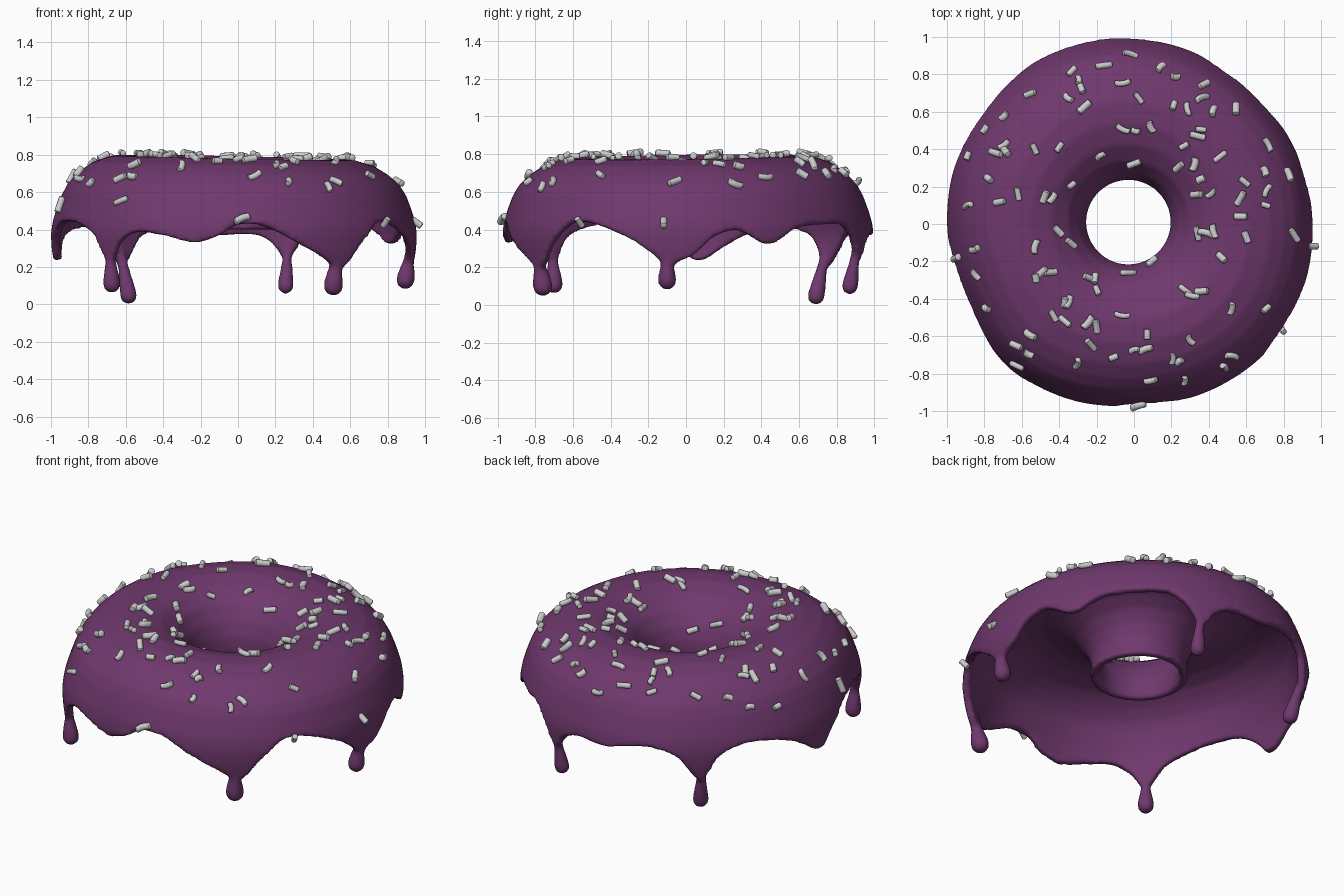
import bpy, bmesh, math, random
from mathutils import Vector
from mathutils.bvhtree import BVHTree

if "Cube" in bpy.data.objects:
    bpy.data.objects.remove(bpy.data.objects["Cube"])

random.seed(7)

# Outer radius by angle (degrees, counter-clockwise from +x)
RADIUS = [(2, .955), (25, .95), (45, .95), (75, .977), (100, 1.005), (116, 1.02), (136, 1.005), (157, 1.01),
          (180, 1.0), (207, .99), (230, 1.02), (250, 1.0), (270, .975), (296, .98), (320, .985), (339, .97)]
# Height of the ragged lower edge by angle
EDGE = [(3, .27), (9, .36), (17, .40), (28, .32), (39, .41), (52, .43), (62, .43), (68, .36), (74, .24), (79, .33),
        (86, .38), (97, .37), (105, .40), (114, .41), (122, .36), (130, .2), (136, .35), (144, .41), (152, .41),
        (160, .38), (168, .31), (174, .24), (178, .24), (183, .33), (190, .42), (200, .45), (212, .42), (220, .36),
        (226, .22), (231, .33), (237, .39), (245, .375), (256, .33), (263, .36), (270, .43), (279, .42), (288, .34),
        (296, .27), (301, .22), (304, .18), (308, .22), (312, .31), (321, .44), (330, .43), (342, .35), (349, .27),
        (354, .2), (358, .23)]
# Cross-section over the top: (fraction from hole to rim, height)
TOP = [(.015, .395), (0, .45), (.01, .53), (.05, .61), (.13, .69), (.25, .75), (.4, .785), (.55, .785),
       (.7, .75), (.8, .70), (.88, .64)]
# Outer wall: (height, fraction)
WALL = [(.1, .95), (.2, .975), (.3, .995), (.38, 1.0), (.45, .985), (.52, .955), (.58, .925)]
# Drips: tip x, tip y, bottom z, bulb radius
DRIPS = [(.51, -.76, .045, .053), (-.675, -.70, .06, .048), (-.585, .69, .0, .046),
         (.255, .87, .055, .044), (.895, -.1, .08, .05)]
HOLE, HX, HY = .225, -.03, .01


def loop_value(table, deg):
    """Smooth periodic interpolation."""
    pts = [(a - 360, v) for a, v in table[-3:]] + table + [(a + 360, v) for a, v in table[:3]]
    for k in range(1, len(pts) - 2):
        (x0, a), (x1, b), (x2, c), (x3, d) = pts[k - 1:k + 3]
        if x1 <= deg <= x2:
            h, t = x2 - x1, (deg - x1) / (x2 - x1)
            m1, m2 = (c - a) / (x2 - x0) * h, (d - b) / (x3 - x1) * h
            return ((2*t**3 - 3*t*t + 1) * b + (t**3 - 2*t*t + t) * m1
                    + (3*t*t - 2*t**3) * c + (t**3 - t*t) * m2)


def wall_fraction(z):
    for (z0, f0), (z1, f1) in zip(WALL, WALL[1:]):
        if z <= z1:
            return f0 + (f1 - f0) * (z - z0) / (z1 - z0)
    return WALL[-1][1]


def make_object(name, bm):
    mesh = bpy.data.meshes.new(name)
    bm.to_mesh(mesh)
    bm.free()
    ob = bpy.data.objects.new(name, mesh)
    bpy.context.collection.objects.link(ob)
    return ob


def select_only(ob):
    bpy.ops.object.select_all(action='DESELECT')
    ob.select_set(True)
    bpy.context.view_layer.objects.active = ob


# Icing shell as a grid swept round the ring
bm = bmesh.new()
N, ROWS = 300, 12
cols = []
for i in range(N):
    deg = 360 * i / N
    a = math.radians(deg)
    R, low = loop_value(RADIUS, deg), loop_value(EDGE, deg)
    section = [(f, z + .014 * math.cos(a - 2.6) * max(0, min(1, (z - .55) / .2))) for f, z in TOP]
    for k in range(ROWS + 1):
        z = .58 + (low - .58) * k / ROWS
        section.append((wall_fraction(z), z))
    col = []
    for f, z in section:
        r = HOLE + f * (R - HOLE)
        col.append(bm.verts.new((r * math.cos(a) + HX * (1 - f), r * math.sin(a) + HY * (1 - f), z)))
    cols.append(col)
for i in range(N):
    p, q = cols[i], cols[(i + 1) % N]
    for j in range(len(p) - 1):
        bm.faces.new((p[j], p[j + 1], q[j + 1], q[j]))
icing = make_object("icing", bm)
select_only(icing)
mod = icing.modifiers.new("thickness", 'SOLIDIFY')
mod.thickness, mod.offset = .046, -1
bpy.ops.object.modifier_apply(modifier="thickness")

# Hanging drips: chains of spheres, fused with the shell by remeshing
bm = bmesh.new()
bm.from_mesh(icing.data)
for x, y, zb, rad in DRIPS:
    a = math.atan2(y, x)
    r0 = loop_value(RADIUS, math.degrees(a) % 360) - .03
    tip = Vector((x, y, zb + rad))
    root = Vector((r0 * math.cos(a), r0 * math.sin(a), .31))
    for k in range(25):
        t = k / 24
        s = max(0, (t - .35) / .65)
        size = .024 + .012 * t + (rad - .036) * s * s * (3 - 2 * s)
        new = bmesh.ops.create_icosphere(bm, subdivisions=3, radius=size)
        bmesh.ops.translate(bm, verts=new['verts'], vec=root.lerp(tip, t))
bm.to_mesh(icing.data)
bm.free()
mod = icing.modifiers.new("fuse", 'REMESH')
mod.mode, mod.voxel_size, mod.use_smooth_shade = 'VOXEL', .0145, True
mod = icing.modifiers.new("soften", 'SMOOTH')
mod.factor, mod.iterations = .5, 5
bpy.ops.object.modifier_apply(modifier="fuse")
bpy.ops.object.modifier_apply(modifier="soften")
mat = bpy.data.materials.new("purple_icing")
mat.diffuse_color = (.16, .04, .155, 1)
mat.use_nodes = True
mat.node_tree.nodes["Principled BSDF"].inputs["Base Color"].default_value = mat.diffuse_color
icing.data.materials.clear()
icing.data.materials.append(mat)

# Sprinkles dropped on the icing
SPOTS = [(-.02, .9), (-.16, .84), (.14, .83), (.22, .78), (-.06, .75), (-.33, .81), (-.28, .72), (-.35, .67),
         (.37, .74), (.36, .67), (-.55, .69), (.21, .63), (.54, .61), (.42, .6), (-.79, .5), (-.69, .57),
         (-.69, .42), (-.88, .36), (-.53, .4), (-.4, .41), (-.06, .51), (.01, .5), (.09, .52), (.27, .42),
         (.34, .47), (.46, .36), (0, .33), (.36, .24), (-.34, .21), (-.44, .14), (-.62, .16), (-.77, .24),
         (-.88, .1), (.71, .42), (.82, .26), (.7, .1), (.57, .04), (.43, -.04), (.6, -.07), (.85, -.06),
         (.47, -.18), (.1, -.21), (-.03, -.27), (-.25, -.29), (-.2, -.36), (-.45, -.26), (-.41, -.04), (-.94, -.18),
         (-.84, -.27), (-.78, -.45), (-.43, -.49), (-.37, -.42), (-.37, -.52), (-.55, -.59), (-.2, -.55),
         (-.56, -.69), (-.62, -.75), (-.3, -.74), (-.11, -.71), (0, -.67), (.07, -.59), (.28, -.36), (.3, -.62),
         (.52, -.45), (.7, -.45), (.52, -.7), (.24, -.73), (.09, -.83), (.27, -.83), (.02, -.96), (.8, -.57),
         (.975, -.12)]
spots = list(SPOTS)
while len(spots) < 108:
    a, r = random.uniform(0, math.tau), random.uniform(.32, .93)
    spots.append((r * math.cos(a), r * math.sin(a)))
src = bmesh.new()
src.from_mesh(icing.data)
tree = BVHTree.FromBMesh(src)
src.free()


def sprinkle(bm, centre, axis, up, half, rad, bend):
    """Short rod with rounded ends and a slight bend."""
    side = axis.cross(up).normalized()
    up = side.cross(axis).normalized()
    rings = []
    for t, w in ((-1, .6), (-.88, 1), (-.3, 1), (.3, 1), (.88, 1), (1, .6)):
        c = centre + axis * half * t + side * bend * (t * t - .4)
        rings.append([bm.verts.new(c + (side * math.cos(b) + up * math.sin(b)) * rad * w)
                      for b in (math.tau * k / 10 for k in range(10))])
    for p, q in zip(rings, rings[1:]):
        for k in range(10):
            bm.faces.new((p[k], p[(k + 1) % 10], q[(k + 1) % 10], q[k]))
    bm.faces.new(rings[0][::-1])
    bm.faces.new(rings[-1])


bm = bmesh.new()
for x, y in spots:
    hit, n, _, _ = tree.ray_cast(Vector((x, y, 2)), Vector((0, 0, -1)))
    if hit is None:
        hit, n, _, _ = tree.find_nearest(Vector((x, y, .44)))
    turn = random.uniform(0, math.tau)
    flat = n.orthogonal().normalized()
    across = n.cross(flat)
    axis = flat * math.cos(turn) + across * math.sin(turn) + n * random.uniform(-.35, .35)
    half = random.uniform(.024, .046)
    if x > .9:  # the one poking out at the right
        axis, half = Vector((1, 0, -.7)), .033
    sprinkle(bm, hit + n * .012, axis.normalized(), n if x < .9 else Vector((0, 1, 0)),
             half, random.uniform(.015, .02), random.choice((0, 0, .008, -.008)))
bmesh.ops.recalc_face_normals(bm, faces=bm.faces)
sprinkles = make_object("sprinkles", bm)
select_only(sprinkles)
bpy.ops.object.shade_smooth_by_angle(angle=math.radians(50))
